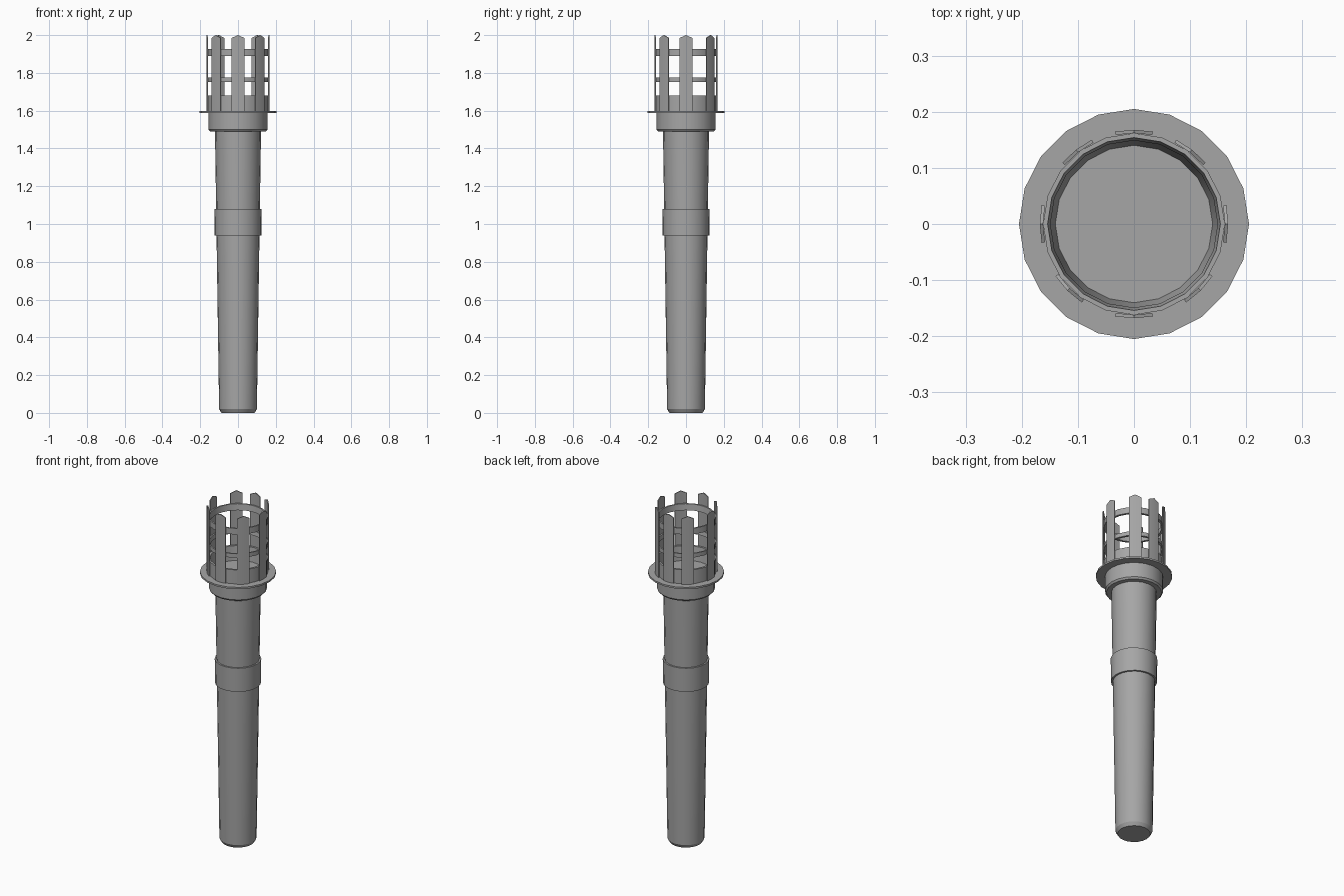
import bpy
import bmesh
from math import cos, sin, radians, pi

SIDES = 20

cube = bpy.data.objects.get("Cube")
if cube:
    bpy.data.objects.remove(cube, do_unlink=True)

metal = bpy.data.materials.new("grey_metal")
metal.use_nodes = True
grey = (0.38, 0.38, 0.38, 1)
metal.diffuse_color = grey
metal.node_tree.nodes["Principled BSDF"].inputs["Base Color"].default_value = grey


def finish(bm, name):
    bmesh.ops.recalc_face_normals(bm, faces=bm.faces)
    mesh = bpy.data.meshes.new(name)
    bm.to_mesh(mesh)
    bm.free()
    mesh.materials.append(metal)
    obj = bpy.data.objects.new(name, mesh)
    bpy.context.collection.objects.link(obj)
    bpy.ops.object.select_all(action="DESELECT")
    obj.select_set(True)
    bpy.context.view_layer.objects.active = obj
    bpy.ops.object.shade_smooth_by_angle(angle=radians(25))
    return obj


def turned(name, profile, closed=False):
    """Revolve (radius, height) points; cap the ends, or close the profile into a ring."""
    bm = bmesh.new()
    loops = [[bm.verts.new((r * cos(2 * pi * i / SIDES), r * sin(2 * pi * i / SIDES), z))
              for i in range(SIDES)] for r, z in profile]
    pairs = list(zip(loops, loops[1:]))
    if closed:
        pairs.append((loops[-1], loops[0]))
    else:
        bm.faces.new(loops[0])
        bm.faces.new(loops[-1])
    for a, b in pairs:
        for i in range(SIDES):
            j = (i + 1) % SIDES
            bm.faces.new((a[i], a[j], b[j], b[i]))
    return finish(bm, name)


def slat(name, angle, inner=0.162, outer=0.168, half=11.5):
    """Upright strip bent once down its middle, with a peaked top."""
    bm = bmesh.new()
    columns = []
    for step, top in ((-1, 1.985), (0, 2.0), (1, 1.985)):
        a = radians(angle + step * half)
        columns.append([bm.verts.new((r * cos(a), r * sin(a), z))
                        for r, z in ((inner, 1.595), (outer, 1.595), (outer, top), (inner, top))])
    for a, b in zip(columns, columns[1:]):
        for i in range(4):
            j = (i + 1) % 4
            bm.faces.new((a[i], a[j], b[j], b[i]))
    bm.faces.new(columns[0])
    bm.faces.new(columns[-1])
    return finish(bm, name)


# Tapered handle with chamfered foot
turned("handle", [(0.088, 0), (0.1, 0.02), (0.122, 1.5)])

# Grip band around the handle
turned("grip_band", [(0.11, 0.94), (0.124, 0.94), (0.125, 1.08), (0.11, 1.08)], closed=True)

# Collar under the flange
turned("collar", [(0.148, 1.49), (0.156, 1.5), (0.156, 1.588)])

# Thin flange that also floors the basket
turned("flange", [(0.205, 1.587), (0.205, 1.597)])

# Basket rings: low cup wall, middle hoop, top hoop
turned("basket_wall", [(0.14, 1.595), (0.162, 1.595), (0.162, 1.68), (0.15, 1.68)], closed=True)
for name, low, high in (("middle_hoop", 1.752, 1.776), ("top_hoop", 1.89, 1.926)):
    turned(name, [(0.149, low), (0.162, low), (0.162, high), (0.154, high)], closed=True)

# Upright slats of the basket
for n, angle in enumerate((0, 52, 90, 128, 180, 225, 270, 315)):
    slat(f"basket_slat_{n + 1}", angle)
